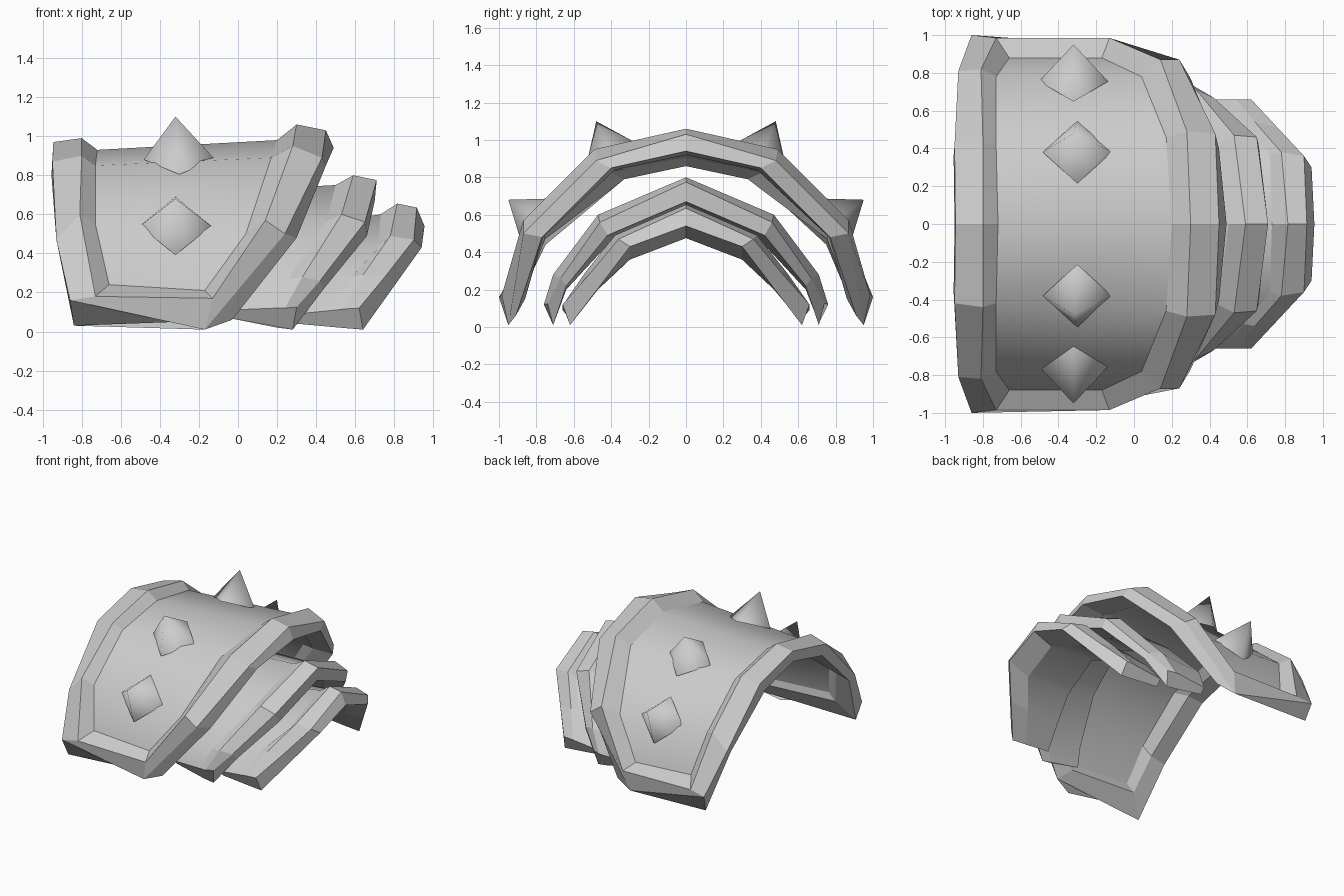
import bpy
import bmesh
from mathutils import Vector

if "Cube" in bpy.data.objects:
    bpy.data.objects.remove(bpy.data.objects["Cube"], do_unlink=True)

# Single plain metal colour
steel = bpy.data.materials.new("grey_steel")
steel.use_nodes = True
steel.diffuse_color = (0.6, 0.6, 0.6, 1)
steel.node_tree.nodes["Principled BSDF"].inputs["Base Color"].default_value = (0.6, 0.6, 0.6, 1)


def finish(name, bm):
    """Turn a bmesh into a named steel object."""
    bmesh.ops.recalc_face_normals(bm, faces=bm.faces)
    mesh = bpy.data.meshes.new(name)
    bm.to_mesh(mesh)
    bm.free()
    mesh.materials.append(steel)
    obj = bpy.data.objects.new(name, mesh)
    bpy.context.collection.objects.link(obj)
    return obj


def mirrored(half):
    """Extend a crown-to-hem list of points over the whole arch."""
    front = [Vector((x, -y, z)) for x, y, z in half]
    back = [Vector(p) for p in half[1:]]
    return front[::-1] + back


def bridge(bm, a, b, smooth=False, closed=True):
    """Join two rows of vertices with quads."""
    n = len(a)
    for i in range(n if closed else n - 1):
        j = (i + 1) % n
        bm.faces.new((a[i], a[j], b[j], b[i])).smooth = smooth


def lowered(ends, y_scale, z_scale):
    """Inner copy of a loop, giving the plate its thickness."""
    return [[(x, y * y_scale, z * z_scale) for x, y, z in end] for end in ends]


def rimmed_plate(name, loops):
    """Curved plate: concentric loops, with the first and last filled in."""
    bm = bmesh.new()
    rows = []
    for left_end, right_end in loops:
        rows.append(([bm.verts.new(p) for p in mirrored(left_end)],
                     [bm.verts.new(p) for p in mirrored(right_end)]))
    rings = [left + right[::-1] for left, right in rows]
    for a, b in zip(rings, rings[1:]):
        bridge(bm, a, b)
    for left, right in (rows[0], rows[-1]):
        bridge(bm, left, right, smooth=True, closed=False)
    return finish(name, bm)


def lame(name, columns):
    """Overlapping arched strip: a closed section lofted over the arch."""
    bm = bmesh.new()
    rows = [[bm.verts.new(p) for p in mirrored(col)] for col in columns]
    for k, row in enumerate(rows):
        nxt = rows[(k + 1) % len(rows)]
        bridge(bm, row, nxt, smooth=k in (0, 5), closed=False)
    for end in (0, -1):
        bm.faces.new([row[end] for row in rows])
    return finish(name, bm)


def spike(name, centre, tip):
    """Four-sided stud pointing from its centre to its tip."""
    centre, tip = Vector(centre), Vector(tip)
    axis = (tip - centre).normalized()
    side = Vector((1, 0, 0))
    up = axis.cross(side)
    bm = bmesh.new()
    base = [bm.verts.new(centre + d * 0.183) for d in (side, up, -side, -up)]
    top = bm.verts.new(tip)
    for i in range(4):
        bm.faces.new((base[i], base[(i + 1) % 4], top)).smooth = True
    bm.faces.new(base)
    return finish(name, bm)


# Shoulder plate: each loop holds its left and right end, crown to hem
panel = ([(-.72, 0, .93), (-.73, .42, .85), (-.73, .78, .55), (-.66, .88, .24)],
         [(.2, 0, .98), (.17, .46, .89), (.04, .78, .5), (-.17, .88, .21)])
ridge = ([(-.8, 0, .99), (-.8, .44, .9), (-.81, .82, .6), (-.73, .985, .18)],
         [(.3, 0, 1.06), (.28, .49, .95), (.14, .87, .57), (-.13, .985, .17)])
edge = ([(-.945, 0, .97), (-.95, .42, .87), (-.93, .81, .47), (-.86, 1, .16)],
        [(.45, 0, 1.03), (.43, .48, .89), (.24, .87, .5), (-.17, .95, .01)])
lip = ([(-.95, 0, .89), (-.955, .36, .8), (-.92, .75, .44), (-.84, .95, .03)],
       [(.49, 0, .94), (.45, .4, .85), (.3, .77, .48), (-.03, .91, .06)])
step = ([(-.79, 0, .86), (-.8, .33, .79), (-.8, .755, .47), (-.72, .86, .18)],
        [(.3, 0, .92), (.28, .38, .84), (.13, .765, .48), (-.13, .86, .15)])
rimmed_plate("shoulder_plate", [panel, ridge, edge, lip, step,
                                lowered(panel, .985, .975)])

# Lames: back, flare start, ridge, edge, lip, inner step, lining; crown to hem
lame("upper_lame", [
    [(.15, 0, .73), (.05, .43, .55), (-.04, .7, .25), (-.05, .74, .11)],
    [(.5, 0, .75), (.45, .43, .56), (.26, .7, .27), (.2, .76, .12)],
    [(.59, 0, .8), (.53, .47, .6), (.33, .71, .28), (.24, .76, .12)],
    [(.71, 0, .775), (.65, .46, .56), (.42, .67, .26), (.3, .74, .125)],
    [(.7, 0, .67), (.66, .42, .49), (.44, .64, .22), (.28, .71, .01)],
    [(.56, 0, .645), (.5, .39, .47), (.3, .64, .2), (.2, .71, .02)],
    [(.15, 0, .68), (.05, .4, .51), (-.04, .66, .22), (-.05, .7, .07)]])
lame("lower_lame", [
    [(.4, 0, .55), (.36, .36, .41), (.32, .53, .25), (.3, .66, .09)],
    [(.73, 0, .6), (.72, .36, .44), (.58, .53, .28), (.5, .66, .11)],
    [(.815, 0, .655), (.78, .38, .49), (.64, .54, .29), (.54, .66, .115)],
    [(.915, 0, .635), (.9, .36, .47), (.76, .51, .29), (.62, .66, .12)],
    [(.955, 0, .54), (.94, .3, .43), (.79, .46, .22), (.64, .62, .01)],
    [(.79, 0, .475), (.76, .3, .36), (.62, .47, .2), (.52, .62, .02)],
    [(.4, 0, .5), (.36, .32, .37), (.32, .49, .21), (.3, .62, .04)]])

# Spikes on both flanks
for label, s in (("front", -1), ("back", 1)):
    spike(label + "_upper_spike", (-.3, s * .38, .88), (-.32, s * .48, 1.1))
    spike(label + "_lower_spike", (-.32, s * .755, .54), (-.32, s * .95, .68))
